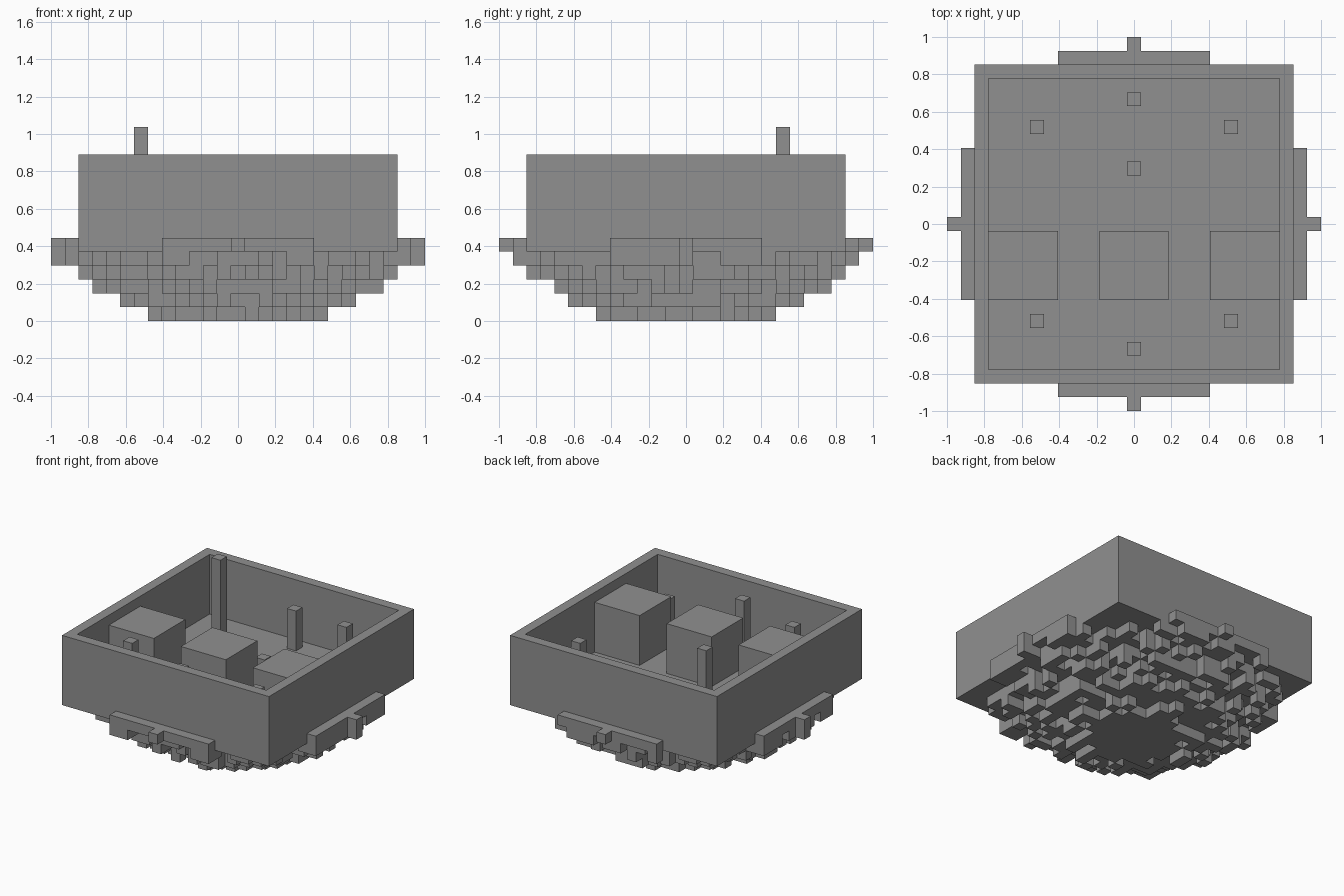
import bpy
import bmesh
import random
from mathutils import Vector

if "Cube" in bpy.data.objects:
    bpy.data.objects.remove(bpy.data.objects["Cube"], do_unlink=True)

random.seed(7)
V = 2 / 27  # edge of one block

stone = bpy.data.materials.new("grey stone")
stone.use_nodes = True
stone.diffuse_color = (0.28, 0.28, 0.28, 1)
bsdf = next(n for n in stone.node_tree.nodes if n.type == 'BSDF_PRINCIPLED')
bsdf.inputs["Base Color"].default_value = (0.28, 0.28, 0.28, 1)


def finish(name, bm):
    mesh = bpy.data.meshes.new(name)
    bm.to_mesh(mesh)
    bm.free()
    mesh.materials.append(stone)
    obj = bpy.data.objects.new(name, mesh)
    bpy.context.scene.collection.objects.link(obj)


def block(bm, x, y, width, bottom, top):
    """Square upright block, measured in grid units and centred on x, y."""
    made = bmesh.ops.create_cube(bm, size=1)["verts"]
    bmesh.ops.scale(bm, verts=made, vec=(width * V, width * V, (top - bottom) * V))
    bmesh.ops.translate(bm, verts=made, vec=(x * V, y * V, (top + bottom) / 2 * V))


# Square walled tray: a slab whose top is inset, then extruded down to the floor
bm = bmesh.new()
block(bm, 0, 0, 23, 5, 12)
top = max(bm.faces, key=lambda f: f.calc_center_median().z)
bmesh.ops.inset_region(bm, faces=[top], thickness=V, use_even_offset=True)
floor = bmesh.ops.extrude_discrete_faces(bm, faces=[top])["faces"][0]
bmesh.ops.translate(bm, verts=floor.verts[:], vec=(0, 0, -6 * V))
bmesh.ops.recalc_face_normals(bm, faces=bm.faces[:])
finish("walled_tray", bm)

# Three houses in a row
for name, x in (("left_house", 8), ("middle_house", 0), ("right_house", -8)):
    bm = bmesh.new()
    block(bm, x, -3, 5, 6, 11)
    finish(name, bm)

# Posts of different heights: x, y, top
posts = [(-7, 7, 14), (7, 7, 11), (-7, -7, 11), (7, -7, 10),
         (0, 9, 10), (0, -9, 11), (0, 4, 7)]
for i, (x, y, height) in enumerate(posts):
    bm = bmesh.new()
    block(bm, x, y, 1, 6, height)
    finish(f"post_{i + 1}", bm)

# Underside: round layers shrinking downwards, each with a ragged edge
span = range(-13, 14)
plan = [(x, y) for x in span for y in span]
tray = {(x, y, 5) for x, y in plan if max(abs(x), abs(y)) <= 11}
rim = {(x, y, 5) for x, y in plan if x * x + y * y <= 169} - tray
rock = set(rim)
above = tray | rim
for level, radius in ((4, 13), (3, 11.5), (2, 10.3), (1, 8.4), (0, 6.2)):
    layer = set()
    for x, y in plan:
        distance = (x * x + y * y) ** 0.5
        if distance > radius or abs(y) == 13 or (x, y, level + 1) not in above:
            continue
        tip = level == 4 and abs(x) == 13
        if tip or distance < radius - 1.9 or random.random() < 0.5:
            layer.add((x, y, level))
    rock |= layer
    above = layer

# Skin the blocks with only their exposed faces
bm = bmesh.new()
solid = rock | tray
for cell in sorted(rock):
    centre = Vector((cell[0], cell[1], cell[2] + 0.5))
    for axis in range(3):
        for sign in (-1, 1):
            neighbour = list(cell)
            neighbour[axis] += sign
            if tuple(neighbour) in solid:
                continue
            n, u, w = Vector(), Vector(), Vector()
            n[axis] = sign / 2
            u[(axis + 1) % 3] = 0.5
            w[(axis + 2) % 3] = sign / 2
            ring = [n - u - w, n + u - w, n + u + w, n - u + w]
            bm.faces.new([bm.verts.new((centre + c) * V) for c in ring])
bmesh.ops.remove_doubles(bm, verts=bm.verts[:], dist=V / 100)
finish("rocky_underside", bm)
